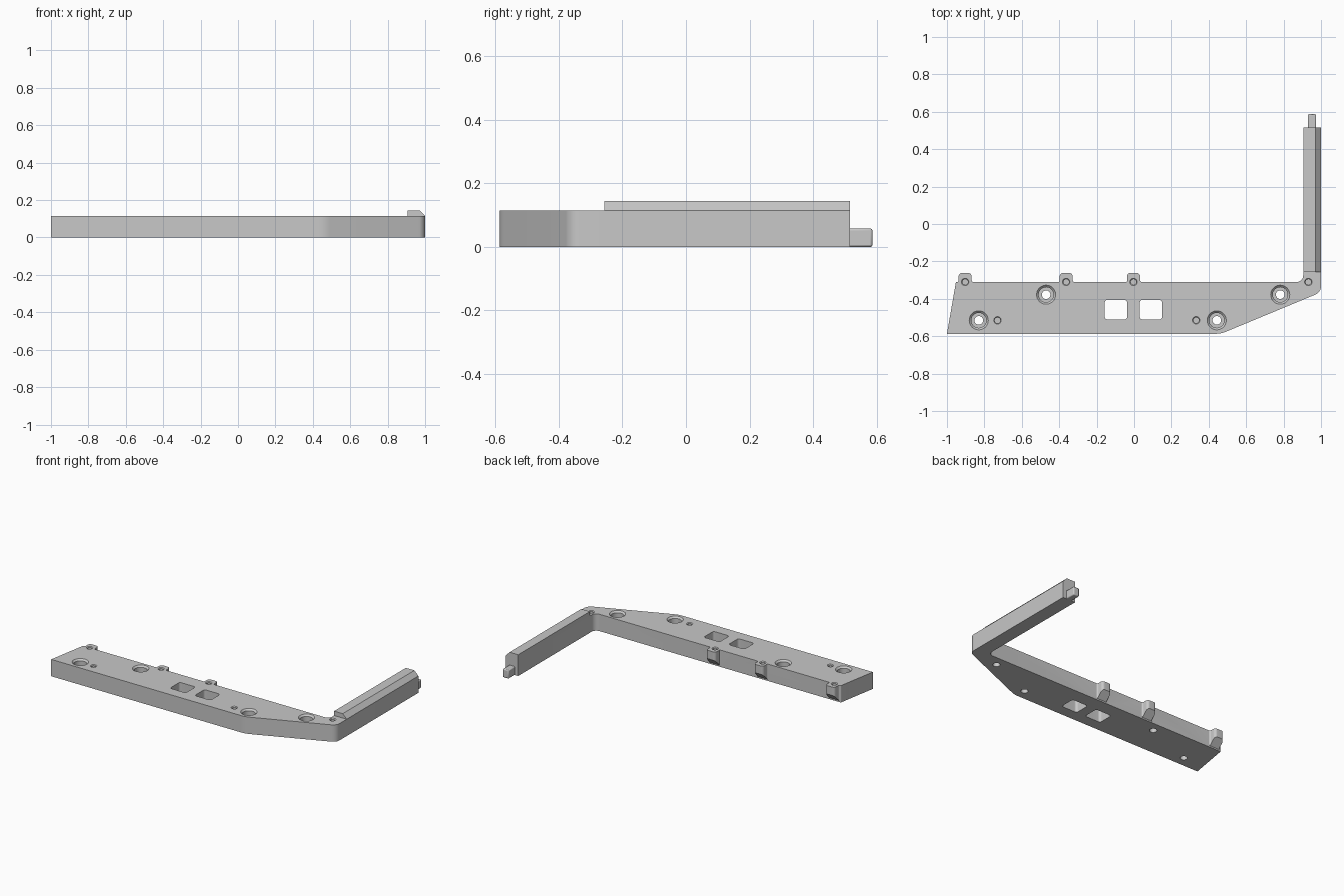
import bpy, bmesh, math
from mathutils import Vector

if "Cube" in bpy.data.objects:
    bpy.data.objects.remove(bpy.data.objects["Cube"], do_unlink=True)

THICK = 0.115
BACK = -0.31        # back wall of the plate
TABS = (-0.903, -0.363, -0.003)

grey = bpy.data.materials.new("plain grey")
grey.use_nodes = True
grey.diffuse_color = (0.58, 0.58, 0.58, 1)
grey.node_tree.nodes["Principled BSDF"].inputs["Base Color"].default_value = grey.diffuse_color


def rounded(corners, steps=8):
    """Turn (x, y, radius) corners into a filleted outline."""
    out = []
    for i, (x, y, r) in enumerate(corners):
        p = Vector((x, y))
        if r == 0:
            out.append(p)
            continue
        a = (Vector(corners[i - 1][:2]) - p).normalized()
        b = (Vector(corners[(i + 1) % len(corners)][:2]) - p).normalized()
        half = a.angle(b) / 2
        centre = p + (a + b).normalized() * r / math.sin(half)
        t = r / math.tan(half)
        start, end = p + a * t - centre, p + b * t - centre
        out += [centre + start.lerp(end, k / steps).normalized() * r
                for k in range(steps + 1)]
    return out


def prism(bm, loop, shift):
    """Extrude a closed loop of 3D points by a shift vector."""
    low = [bm.verts.new(p) for p in loop]
    high = [bm.verts.new(Vector(p) + Vector(shift)) for p in loop]
    bm.faces.new(low)
    bm.faces.new(high)
    n = len(loop)
    for i in range(n):
        j = (i + 1) % n
        bm.faces.new((low[i], low[j], high[j], high[i]))


def lathe(bm, x, y, profile, sides=32):
    """Closed solid turned from (radius, z) pairs."""
    rings = [[bm.verts.new((x + r * math.cos(k * math.tau / sides),
                            y + r * math.sin(k * math.tau / sides), z))
              for k in range(sides)] for r, z in profile]
    bm.faces.new(rings[0])
    bm.faces.new(rings[-1])
    for lo, hi in zip(rings, rings[1:]):
        for k in range(sides):
            m = (k + 1) % sides
            bm.faces.new((lo[k], lo[m], hi[m], hi[k]))


def finish(bm, name):
    bmesh.ops.recalc_face_normals(bm, faces=bm.faces)
    mesh = bpy.data.meshes.new(name)
    bm.to_mesh(mesh)
    bm.free()
    ob = bpy.data.objects.new(name, mesh)
    bpy.context.collection.objects.link(ob)
    mesh.materials.append(grey)
    return ob


def activate(ob):
    bpy.ops.object.select_all(action="DESELECT")
    ob.select_set(True)
    bpy.context.view_layer.objects.active = ob


# Plate and arm share one outline, with mounting tabs along the back edge
outline = [(-1, -0.587, 0), (0.465, -0.587, 0.15), (1, -0.365, 0.05),
           (1, 0.517, 0), (0.905, 0.517, 0), (0.905, BACK, 0.035)]
for x in reversed(TABS):
    outline += [(x + 0.035, BACK, 0.01), (x + 0.035, -0.262, 0.018),
                (x - 0.035, -0.262, 0.018), (x - 0.035, BACK, 0.006)]
outline.append((-0.952, BACK, 0.006))
bm = bmesh.new()
prism(bm, [(p.x, p.y, 0) for p in rounded(outline)], (0, 0, THICK))
frame = finish(bm, "plate_and_arm")

# Holes, windows and sloped tab undersides
bm = bmesh.new()
top = THICK + 0.01
for x, y in ((-0.83, -0.515), (-0.47, -0.378), (0.443, -0.515), (0.782, -0.378)):
    lathe(bm, x, y, [(0.023, -0.01), (0.023, 0.05), (0.04, 0.05),
                     (0.04, THICK - 0.011), (0.051, THICK), (0.051, top)])
for x, y in [(x, BACK) for x in TABS + (0.932,)] + [(-0.73, -0.515), (0.333, -0.515)]:
    lathe(bm, x, y, [(0.015, 0.04), (0.015, THICK - 0.005), (0.02, THICK), (0.02, top)], 20)
for x in (-0.097, 0.09):
    window = rounded([(x + sx * 0.06, -0.458 + sy * 0.053, 0.016)
                      for sx, sy in ((-1, -1), (1, -1), (1, 1), (-1, 1))])
    prism(bm, [(p.x, p.y, -0.01) for p in window], (0, 0, 0.2))
for x in TABS:
    prism(bm, [(x - 0.047, BACK, -0.01), (x - 0.047, BACK, 0.01),
               (x - 0.047, BACK + 0.06, 0.07), (x - 0.047, BACK + 0.06, -0.01)], (0.1, 0, 0))
cutter = finish(bm, "hole_cutter")
cutter.hide_render = True
cut = frame.modifiers.new("holes", "BOOLEAN")
cut.operation, cut.solver, cut.object = "DIFFERENCE", "EXACT", cutter
activate(frame)
bpy.ops.object.modifier_apply(modifier=cut.name)
bpy.data.objects.remove(cutter, do_unlink=True)

# Raised rail on the arm with a sloped outer side
bm = bmesh.new()
prism(bm, [(0.905, -0.256, THICK), (1, -0.256, THICK),
           (0.97, -0.256, 0.145), (0.905, -0.256, 0.145)], (0, 0.773, 0))
rail = finish(bm, "arm_rail")

# Locating peg at the end of the arm
bm = bmesh.new()
prism(bm, [(0.93, 0.5, 0), (0.974, 0.5, 0), (0.974, 0.5, 0.058), (0.93, 0.5, 0.058)],
      (0, 0.087, 0))
peg = finish(bm, "end_peg")
bevel = peg.modifiers.new("soft edges", "BEVEL")
bevel.width, bevel.segments = 0.006, 2

for ob in (frame, rail, peg):
    activate(ob)
    bpy.ops.object.shade_smooth_by_angle(angle=math.radians(25))
